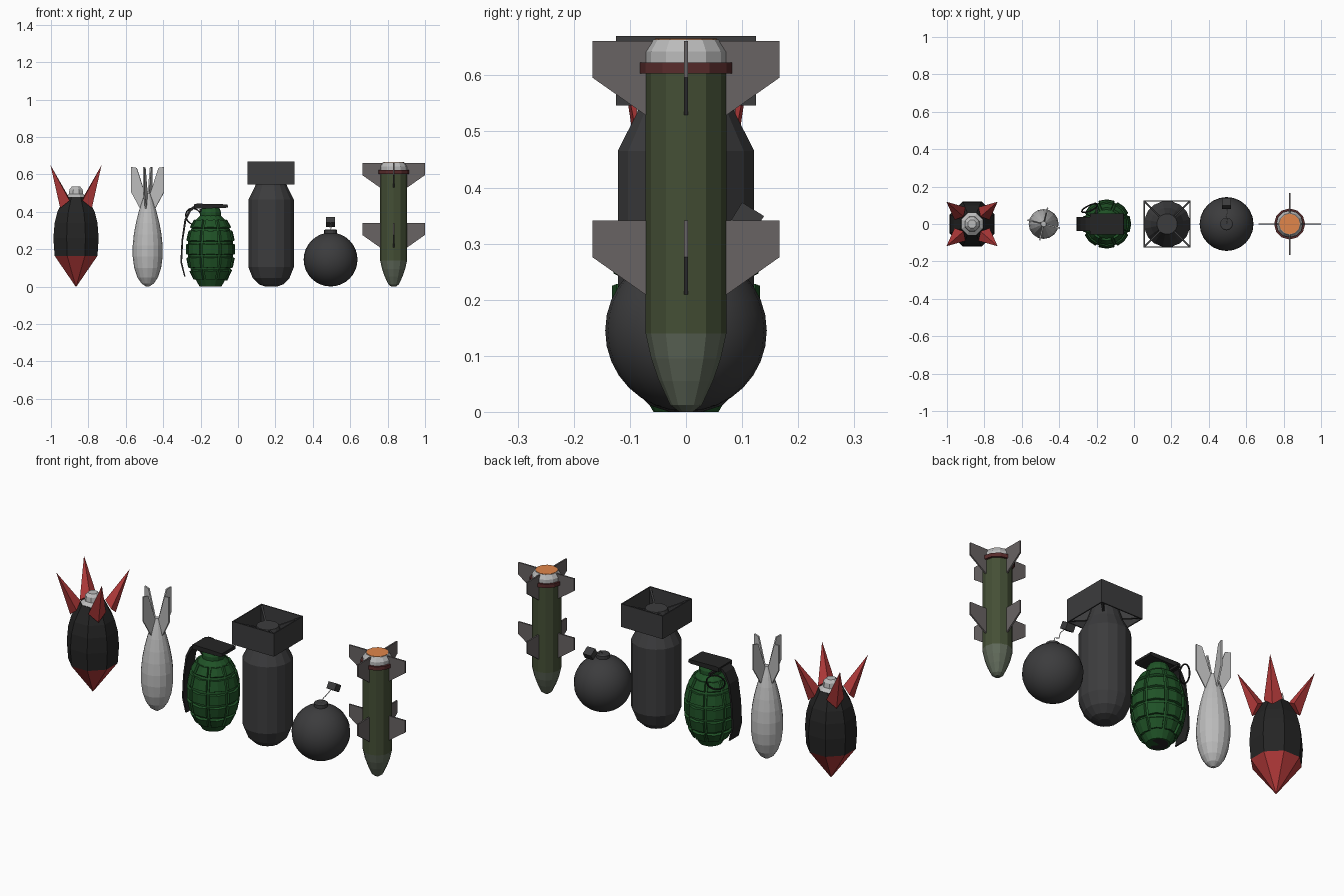
import bpy, bmesh, math
from mathutils import Vector, Matrix

if "Cube" in bpy.data.objects:
    bpy.data.objects.remove(bpy.data.objects["Cube"])


def material(name, r, g, b):
    m = bpy.data.materials.new(name)
    m.diffuse_color = (r, g, b, 1)
    m.use_nodes = True
    m.node_tree.nodes["Principled BSDF"].inputs["Base Color"].default_value = m.diffuse_color
    return m


RED = material("red", 0.48, 0.045, 0.045)
BLACK = material("black", 0.018, 0.018, 0.018)
LIGHT = material("light grey", 0.5, 0.5, 0.5)
GREEN = material("green", 0.014, 0.085, 0.02)
DARK = material("dark grey", 0.045, 0.045, 0.047)
ORANGE = material("orange", 0.75, 0.24, 0.07)
OLIVE = material("olive", 0.058, 0.078, 0.036)
SAGE = material("grey green", 0.115, 0.14, 0.1)
FIN = material("warm grey", 0.14, 0.125, 0.125)
MAROON = material("maroon", 0.1, 0.025, 0.025)


def finish(bm, name, mat, loc=(0, 0, 0)):
    bmesh.ops.recalc_face_normals(bm, faces=bm.faces[:])
    me = bpy.data.meshes.new(name)
    bm.to_mesh(me)
    bm.free()
    me.materials.append(mat)
    ob = bpy.data.objects.new(name, me)
    ob.location = loc
    bpy.context.collection.objects.link(ob)
    return ob


def add_rings(bm, profile, sides, phase=0.0):
    """Rings from (radius, height) pairs, capped at both ends; returns side faces per row."""
    rings = []
    for r, z in profile:
        rings.append([bm.verts.new((r * math.cos(phase + math.tau * i / sides),
                                    r * math.sin(phase + math.tau * i / sides), z))
                      for i in range(sides)])
    rows = [[bm.faces.new((a[i], a[(i + 1) % sides], b[(i + 1) % sides], b[i]))
             for i in range(sides)] for a, b in zip(rings, rings[1:])]
    bm.faces.new(rings[0][::-1])
    bm.faces.new(rings[-1])
    return rows


def lathe(name, profile, sides, mat, x, phase=0.0):
    bm = bmesh.new()
    add_rings(bm, profile, sides, phase)
    return finish(bm, name, mat, (x, 0, 0))


def prism(bm, outline, half, turn=0.0):
    """Outline in (x, z), thickened along y and turned about z."""
    rot = Matrix.Rotation(turn, 3, 'Z')
    a = [bm.verts.new(rot @ Vector((x, -half, z))) for x, z in outline]
    b = [bm.verts.new(rot @ Vector((x, half, z))) for x, z in outline]
    n = len(a)
    bm.faces.new(a)
    bm.faces.new(b[::-1])
    for i in range(n):
        bm.faces.new((a[i], b[i], b[(i + 1) % n], a[(i + 1) % n]))


def fins(name, outlines, half, mat, x, start=0.0):
    bm = bmesh.new()
    for outline in outlines:
        for k in range(4):
            prism(bm, outline, half, start + k * math.pi / 2)
    return finish(bm, name, mat, (x, 0, 0))


def box(name, size, loc, mat, rot=(0, 0, 0)):
    bm = bmesh.new()
    bmesh.ops.create_cube(bm, size=1, matrix=Matrix.Diagonal((*size, 1)))
    ob = finish(bm, name, mat, loc)
    ob.rotation_euler = rot
    return ob


# Red and black rocket
X = -0.866
P8 = math.pi / 8
lathe("rocket_nose", [(0.002, 0), (0.124, 0.165)], 8, RED, X, P8)
lathe("rocket_body", [(0.124, 0.165), (0.131, 0.26), (0.124, 0.34), (0.108, 0.40), (0.065, 0.48)],
      8, BLACK, X, P8)
lathe("rocket_nozzle", [(0.065, 0.478), (0.042, 0.495), (0.038, 0.52), (0.024, 0.535)], 8, LIGHT, X, P8)
bm = bmesh.new()
for turn in (41, 139, 221, 319):
    rot = Matrix.Rotation(math.radians(turn), 3, 'Z')
    pts = [(0.181, 0, 0.65), (0.06, 0, 0.49), (0.112, 0, 0.42), (0.085, 0.045, 0.46), (0.085, -0.045, 0.46)]
    vs = [bm.verts.new(rot @ Vector(p)) for p in pts]
    bmesh.ops.convex_hull(bm, input=vs)
finish(bm, "rocket_fins", RED, (X, 0, 0))

# Slim light grey bomb
X = -0.483
lathe("slim_bomb_body", [(0.008, 0), (0.034, 0.018), (0.055, 0.05), (0.072, 0.1), (0.08, 0.16),
                         (0.08, 0.22), (0.074, 0.28), (0.063, 0.34), (0.048, 0.40), (0.032, 0.45),
                         (0.014, 0.50)], 16, LIGHT, X)
fins("slim_bomb_fins", [[(0.09, 0.64), (0.06, 0.635), (0.012, 0.49), (0.012, 0.42), (0.04, 0.415),
                         (0.09, 0.505)]], 0.004, LIGHT, X, math.radians(-14))

# Grenade: segmented body with raised pads
X = -0.147
bm = bmesh.new()
rows = add_rings(bm, [(0.058, 0), (0.078, 0.035), (0.107, 0.095), (0.121, 0.165), (0.121, 0.235),
                      (0.105, 0.305), (0.075, 0.36), (0.05, 0.385)], 16)
for row in rows[1:6]:
    for c in range(0, 16, 2):
        pair = [row[(c + 15) % 16], row[c]]
        bmesh.ops.inset_region(bm, faces=pair, thickness=0.007, depth=0.0)
        bmesh.ops.inset_region(bm, faces=pair, thickness=0.003, depth=0.011)
finish(bm, "grenade_body", GREEN, (X, 0, 0))
lathe("grenade_neck", [(0.056, 0.375), (0.056, 0.4), (0.045, 0.425)], 12, GREEN, X)
lathe("grenade_base", [(0.05, 0), (0.05, 0.01)], 16, BLACK, X)
bm = bmesh.new()
prism(bm, [(-0.235, 0.418), (-0.235, 0.44), (-0.22, 0.444), (-0.056, 0.44), (-0.053, 0.425), (-0.07, 0.42)],
      0.057)
finish(bm, "grenade_cap", BLACK)
bm = bmesh.new()
outer = [(-0.225, 0.44), (-0.26, 0.415), (-0.286, 0.36), (-0.302, 0.25), (-0.308, 0.13), (-0.288, 0.055)]
inner = [(-0.281, 0.055), (-0.299, 0.13), (-0.293, 0.25), (-0.276, 0.355), (-0.252, 0.402), (-0.225, 0.425)]
prism(bm, outer + inner, 0.038)
finish(bm, "grenade_lever", BLACK)
bpy.ops.mesh.primitive_torus_add(major_segments=20, minor_segments=6, major_radius=0.046,
                                 minor_radius=0.004, location=(-0.237, 0.085, 0.375),
                                 rotation=(math.radians(72), 0, math.radians(25)))
ring = bpy.context.object
ring.name = "grenade_ring"
ring.data.materials.append(BLACK)
box("grenade_pin", (0.012, 0.11, 0.012), (-0.2, 0.03, 0.408), BLACK)

# Large dark bomb with box tail
X = 0.177
lathe("large_bomb_body", [(0.03, 0), (0.066, 0.012), (0.1, 0.045), (0.124, 0.105), (0.124, 0.465),
                          (0.088, 0.535), (0.055, 0.635)], 16, DARK, X, math.pi / 16)
bm = bmesh.new()
for k in range(4):
    rot = Matrix.Rotation(k * math.pi / 2, 4, 'Z')
    bmesh.ops.create_cube(bm, size=1, matrix=rot @ Matrix.Translation((0.122, 0, 0.608))
                          @ Matrix.Diagonal((0.006, 0.25, 0.124, 1)))
finish(bm, "large_bomb_box_tail", DARK, (X, 0, 0))
fins("large_bomb_tail_braces", [[(0.05, 0.55), (0.17, 0.55), (0.17, 0.665), (0.05, 0.63)]],
     0.005, DARK, X, math.pi / 4)

# Round bomb with fuse
X = 0.495
bm = bmesh.new()
bmesh.ops.create_uvsphere(bm, u_segments=24, v_segments=16, radius=0.144)
ball = finish(bm, "round_bomb_ball", DARK, (X, 0, 0.145))
for p in ball.data.polygons:
    p.use_smooth = True
lathe("round_bomb_cap", [(0.034, 0.275), (0.034, 0.302), (0.028, 0.306)], 16, DARK, X)
cu = bpy.data.curves.new("round_bomb_fuse", 'CURVE')
cu.dimensions = '3D'
cu.bevel_depth = 0.002
cu.bevel_resolution = 1
path = [(0, 0, 0.30), (0.004, 0.02, 0.325), (-0.004, 0.04, 0.318), (0.004, 0.06, 0.335), (0, 0.1, 0.345)]
sp = cu.splines.new('POLY')
sp.points.add(len(path) - 1)
for q, (x, y, z) in zip(sp.points, path):
    q.co = (X + x, y, z, 1)
cu.materials.append(LIGHT)
bpy.context.collection.objects.link(bpy.data.objects.new("round_bomb_fuse", cu))
box("round_bomb_fuse_tip", (0.048, 0.046, 0.036), (X, 0.11, 0.346), DARK, (math.radians(-32), 0, 0))

# Olive missile
X = 0.832
lathe("missile_nose", [(0.012, 0), (0.028, 0.012), (0.048, 0.055), (0.062, 0.095), (0.072, 0.14)], 12, SAGE, X)
lathe("missile_body", [(0.072, 0.14), (0.072, 0.605)], 12, OLIVE, X)
lathe("missile_band", [(0.083, 0.603), (0.083, 0.623)], 12, MAROON, X)
lathe("missile_tail", [(0.072, 0.62), (0.072, 0.642), (0.058, 0.664)], 12, LIGHT, X)
lathe("missile_exhaust", [(0.055, 0.66), (0.055, 0.666)], 12, ORANGE, X)
shape = [(0.06, 0), (0.167, 0), (0.167, -0.065), (0.072, -0.132), (0.06, -0.132)]
fins("missile_fins", [[(r, z + top) for r, z in shape] for top in (0.661, 0.341)], 0.004, FIN, X)
